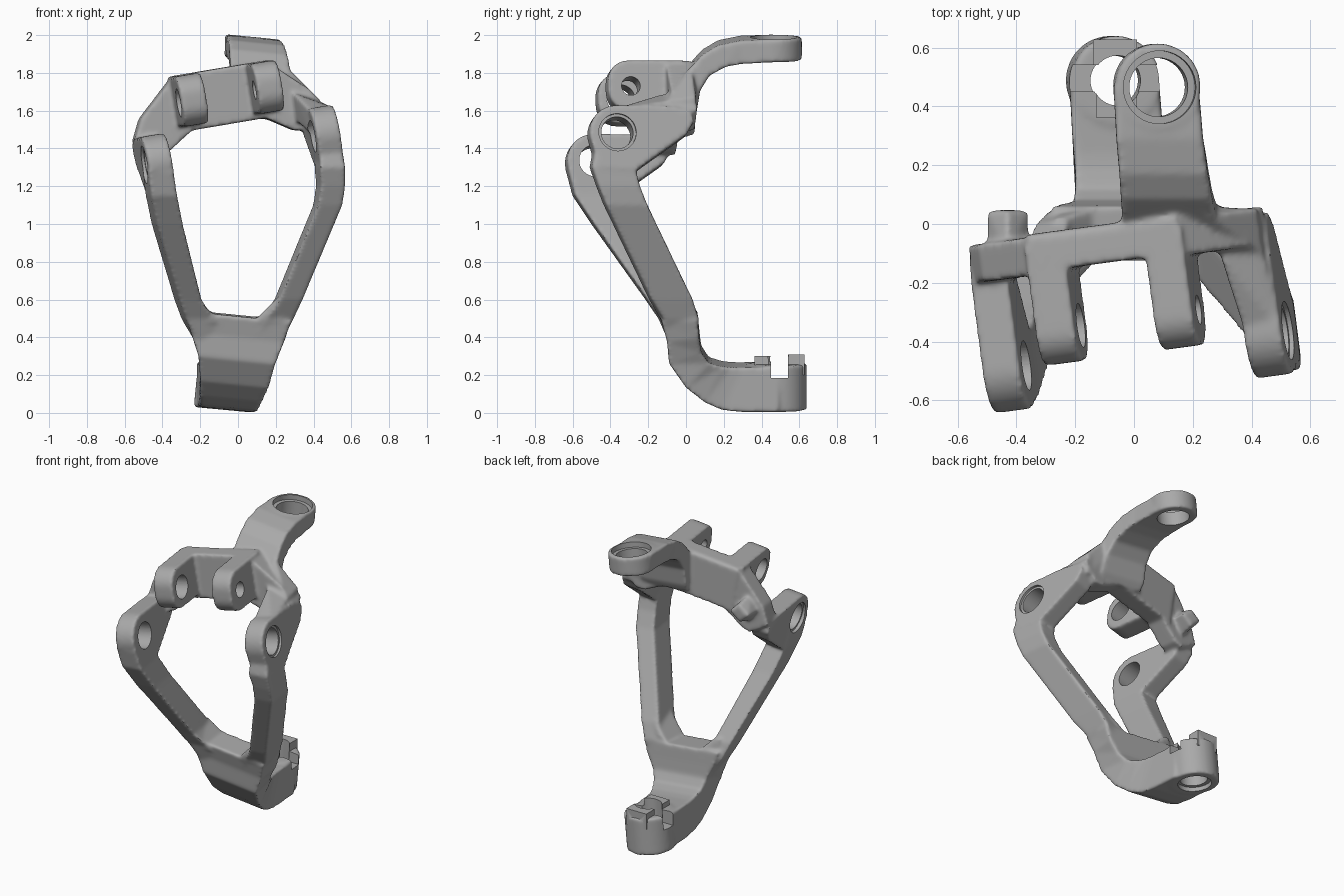
import bpy, bmesh, math
from mathutils import Vector, Matrix

if "Cube" in bpy.data.objects:
    bpy.data.objects.remove(bpy.data.objects["Cube"], do_unlink=True)

metal = bpy.data.materials.new("grey_metal")
metal.use_nodes = True
grey = (0.4, 0.4, 0.4, 1)
metal.diffuse_color = grey
metal.node_tree.nodes["Principled BSDF"].inputs["Base Color"].default_value = grey

# Tilted frame shared by the bridge, clevis and side lugs
ax = Vector((0.975, 0.13, 0.165)).normalized()
ay = Vector((-0.13, 0.99, 0)).normalized()
az = ax.cross(ay).normalized()
ay = az.cross(ax)
FRAME = Matrix.Translation((0.015, -0.43, 1.40)) @ Matrix((ax, ay, az)).transposed().to_4x4()
SIDES = ((-1, "right"), (1, "left"))


def finish(name, bm):
    bmesh.ops.recalc_face_normals(bm, faces=bm.faces)
    mesh = bpy.data.meshes.new(name)
    bm.to_mesh(mesh)
    bm.free()
    mesh.materials.append(metal)
    ob = bpy.data.objects.new(name, mesh)
    bpy.context.collection.objects.link(ob)
    return ob


def hull(name, points, matrix=Matrix()):
    bm = bmesh.new()
    for p in points:
        bm.verts.new(matrix @ Vector(p))
    bmesh.ops.convex_hull(bm, input=bm.verts)
    loose = [v for v in bm.verts if not v.link_faces]
    bmesh.ops.delete(bm, geom=loose, context="VERTS")
    return finish(name, bm)


def prism(name, outline, x0, x1):
    """Convex y-z outline made solid between two x values of the frame."""
    return hull(name, [(x, y, z) for x in (x0, x1) for y, z in outline], FRAME)


def disc(y, z, r, n=32):
    return [(y + r * math.cos(i * math.tau / n), z + r * math.sin(i * math.tau / n)) for i in range(n)]


def loft(name, rings):
    bm = bmesh.new()
    loops = [[bm.verts.new(p) for p in ring] for ring in rings]
    for a, b in zip(loops, loops[1:]):
        for i in range(4):
            j = (i + 1) % 4
            bm.faces.new((a[i], a[j], b[j], b[i]))
    bm.faces.new(loops[0])
    bm.faces.new(loops[-1])
    return finish(name, bm)


def leg_ring(z, x0, x1, y0, y1):
    xc, yc = (x0 + x1) / 2, (y0 + y1) / 2
    return [(x - 0.13 * (y - yc), y + 0.13 * (x - xc), z)
            for x, y in ((x0, y0), (x1, y0), (x1, y1), (x0, y1))]


def arm_ring(x0, x1, front, back):
    xc = (x0 + x1) / 2
    return [(x, p[0], p[1] - 0.1 * (x - xc))
            for x, p in ((x0, front), (x1, front), (x1, back), (x0, back))]


def rod(name, a, b, r):
    a, b = Vector(a), Vector(b)
    turn = (b - a).to_track_quat("Z", "Y").to_matrix().to_4x4()
    bm = bmesh.new()
    bmesh.ops.create_cone(bm, cap_ends=True, segments=40, radius1=r, radius2=r,
                          depth=(b - a).length, matrix=Matrix.Translation((a + b) / 2) @ turn)
    return finish(name, bm)


def box(name, lo, hi):
    return hull(name, [(x, y, z) for x in (lo[0], hi[0]) for y in (lo[1], hi[1]) for z in (lo[2], hi[2])])


parts = []

# Legs
parts.append(loft("left_leg", [leg_ring(*r) for r in (
    (1.43, .43, .53, -.48, -.29), (1.3, .42, .555, -.505, -.275), (1.2, .425, .555, -.47, -.25),
    (1.1, .41, .54, -.43, -.21), (.6, .205, .33, -.19, .03), (.5, .14, .285, -.13, .06),
    (.34, .06, .2, -.07, .05))]))
parts.append(loft("right_leg", [leg_ring(*r) for r in (
    (1.28, -.49, -.36, -.63, -.40), (1.15, -.475, -.335, -.595, -.36), (1.0, -.445, -.305, -.495, -.27),
    (.6, -.325, -.205, -.21, .01), (.5, -.29, -.14, -.14, .05), (.34, -.2, -.06, -.07, .05))]))

# Rounded lower corners of the opening
for x, s in ((.11, 1), (-.12, -1)):
    parts.append(hull("opening_corner", [(x + s * dx, y + dy, z) for y in (-.13, .05) for dx, dy, z in (
        (0, 0, .51), (.055, 0, .54), (.11, -.03, .62), (.15, -.03, .62), (.12, 0, .48), (0, 0, .48))]))

# Lower web sweeping back into the foot
parts.append(loft("lower_web", [arm_ring(*r) for r in (
    (-.285, .28, (-.13, .51), (.06, .52)), (-.25, .245, (-.1, .4), (.07, .42)),
    (-.21, .2, (-.09, .28), (.08, .34)), (-.2, .165, (0, .15), (.12, .28)),
    (-.2, .13, (.1, .07), (.19, .26)), (-.205, .11, (.19, .03), (.24, .255)),
    (-.21, .1, (.3, .018), (.3, .255)), (-.22, .085, (.49, .018), (.49, .255)))]))
parts.append(rod("foot", (-.083, .488, .017), (-.06, .488, .262), .152))

# Upper arm with its rounded end
parts.append(loft("upper_arm", [arm_ring(*r) for r in (
    (-.07, .22, (.47, 1.99), (.47, 1.87)), (-.06, .235, (.29, 1.985), (.29, 1.86)),
    (-.05, .25, (.17, 1.96), (.21, 1.845)), (-.045, .265, (.085, 1.91), (.125, 1.8)),
    (-.04, .28, (.015, 1.83), (.075, 1.72)), (-.04, .3, (-.05, 1.73), (.055, 1.6)),
    (-.03, .3, (-.09, 1.63), (.03, 1.55)))]))
parts.append(rod("upper_arm_end", (.071, .468, 1.868), (.083, .468, 1.99), .146))

# Bridge between the sides
parts.append(prism("bridge", [(.31, .13), (.44, .13), (.44, .42), (.42, .43), (.31, .43)], -.26, .26))
shoulder = [(.2, .13), (.2, .43), (.25, .43), (.46, .235), (.515, .12), (.4, .03), (.34, .04)]
lug = disc(0, 0, .148) + [(.3, .14), (.4, .1), (.41, .06), (.37, -.01), (.17, -.12), (.1, -.2), (-.1, -.19)]
clevis = disc(.1, .32, .11) + disc(.1, .27, .11) + [(.4, .16), (.4, .43)]
for s, side in SIDES:
    parts.append(hull(side + "_shoulder", [(s * x, y, z) for x, z in shoulder for y in (.3, .43)], FRAME))
    parts.append(prism(side + "_side_lug", lug, s * .39, s * .52))
    parts.append(prism(side + "_clevis_lug", clevis, s * .137, s * .273))

# Blade sweeping from the upper arm down to the left lug
seam = [(.29, -.1, 1.695), (.44, -.1, 1.65), (.31, -.1, 1.54), (.45, -.1, 1.5)]
parts.append(hull("upper_blade", seam + [(.25, .03, 1.84), (.24, .06, 1.72), (.22, -.07, 1.71),
                                         (.42, .05, 1.67), (.42, .05, 1.53), (.3, .04, 1.55)]))
parts.append(hull("lower_blade", seam + [(.5, -.36, 1.615), (.38, -.38, 1.6),
                                         (.385, -.36, 1.48), (.51, -.36, 1.48)]))

# Steering stop tab
parts.append(hull("stop_tab", [(x, y, z) for y, b in ((-.1, .1), (.047, .06))
                               for x, z in ((-.502, 1.53), (-.358, 1.53), (-.43, 1.53 - b), (-.43, 1.53 + b))]))

# Fuse the parts into one cast body with soft fillets
bpy.ops.object.select_all(action="DESELECT")
for ob in parts:
    ob.select_set(True)
body = parts[0]
bpy.context.view_layer.objects.active = body
bpy.ops.object.join()
body.name = "cast_upright_body"
fuse = body.modifiers.new("fuse", "REMESH")
fuse.mode = "VOXEL"
fuse.voxel_size = 0.0095
fillet = body.modifiers.new("fillet", "SMOOTH")
fillet.factor = 0.5
fillet.iterations = 12
bpy.ops.object.modifier_apply(modifier="fuse")
bpy.ops.object.modifier_apply(modifier="fillet")


def apply_boolean(tool, operation):
    tool.hide_render = True
    mod = body.modifiers.new("boolean", "BOOLEAN")
    mod.operation = operation
    mod.solver = "EXACT"
    mod.object = tool
    bpy.ops.object.modifier_apply(modifier="boolean")
    bpy.data.objects.remove(tool, do_unlink=True)


# Crisp keys standing on the foot
apply_boolean(box("foot_back_key", (-.14, .52, .2), (.01, .628, .308)), "UNION")
apply_boolean(box("foot_front_key", (-.13, .362, .2), (.01, .47, .302)), "UNION")

# Bores and recesses
cutters = [
    rod("upper_bore", (.06, .465, 1.75), (.1, .465, 2.1), .1),
    rod("upper_recess", (.084, .465, 1.955), (.099, .465, 2.1), .124),
    rod("lower_bore", (-.08, .488, -.1), (-.05, .488, .4), .085),
    rod("lower_recess", (-.09, .488, -.1), (-.078, .488, .045), .105),
    box("foot_cross_slot", (-.4, .45, .185), (.3, .54, .5)),
]
for s, side in SIDES:
    cutters.append(rod(side + "_lug_bore", FRAME @ Vector((s * .3, 0, 0)), FRAME @ Vector((s * .6, 0, 0)), .085))
    cutters.append(rod(side + "_lug_recess", FRAME @ Vector((s * .505, 0, 0)), FRAME @ Vector((s * .6, 0, 0)), .1))
    cutters.append(rod(side + "_clevis_bore", FRAME @ Vector((s * .1, .11, .29)),
                       FRAME @ Vector((s * .32, .11, .29)), .075 if s < 0 else .05))
for cutter in cutters:
    apply_boolean(cutter, "DIFFERENCE")

body.data.materials.clear()
body.data.materials.append(metal)
bpy.ops.object.shade_smooth_by_angle(angle=math.radians(40))
